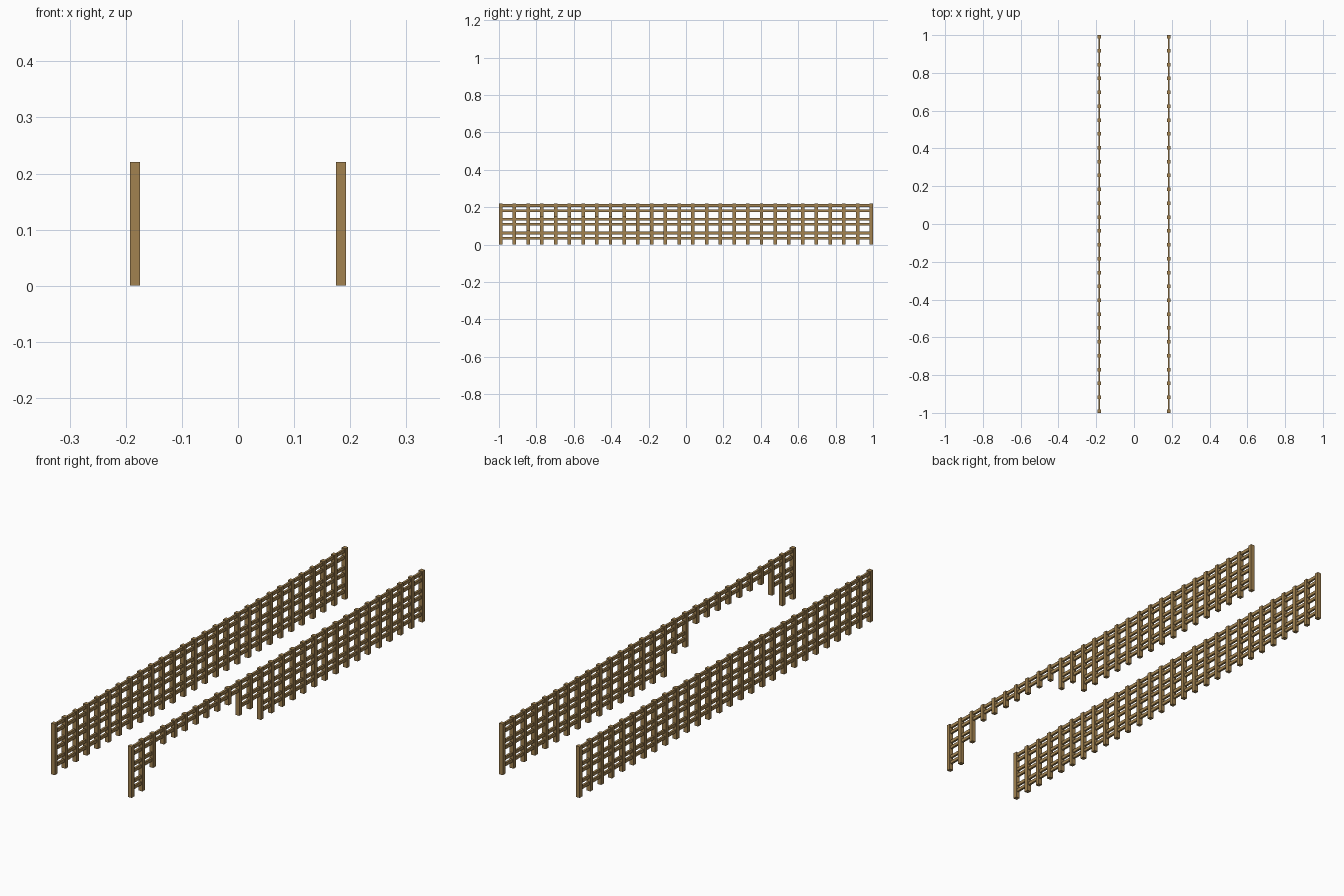
import bpy

cube = bpy.data.objects.get("Cube")
if cube:
    bpy.data.objects.remove(cube)

# One fence module is a cube of this size; thickness is in sixteenths of it
POSTS = 28
LAYERS = 3
UNIT = 2 / (POSTS - 0.75)
S = UNIT / 16
SIDE_X = 2.5 * UNIT

wood = bpy.data.materials.new("oak_wood")
wood.use_nodes = True
colour = (0.36, 0.223, 0.08, 1)
wood.diffuse_color = colour
bsdf = wood.node_tree.nodes["Principled BSDF"]
bsdf.inputs["Base Color"].default_value = colour
bsdf.inputs["Roughness"].default_value = 0.9


def post_y(i):
    return (i - (POSTS - 1) / 2) * UNIT


def box(name, low, high):
    """Axis-aligned box between two corners."""
    centre = [(a + b) / 2 for a, b in zip(low, high)]
    bpy.ops.mesh.primitive_cube_add(size=1, location=centre)
    ob = bpy.context.object
    ob.name = name
    ob.scale = [b - a for a, b in zip(low, high)]
    bpy.ops.object.transform_apply(location=False, rotation=False, scale=True)
    ob.data.materials.append(wood)


def fence(side, x, gaps):
    """gaps gives, for each layer, the first and last missing post."""
    # Posts, cut short above the opening
    for i in range(POSTS):
        bottom = sum(first <= i <= last for first, last in gaps)
        y = post_y(i)
        box(f"{side}_post_{i + 1}", (x - 2 * S, y - 2 * S, bottom * UNIT),
            (x + 2 * S, y + 2 * S, LAYERS * UNIT))
    # A pair of rails in each layer, interrupted by the opening
    for layer in range(LAYERS):
        runs = [(0, POSTS - 1)]
        if layer < len(gaps):
            first, last = gaps[layer]
            runs = [(0, first - 1), (last + 1, POSTS - 1)]
        for start, end in runs:
            for level, foot in (("lower", 6), ("upper", 12)):
                z = layer * UNIT + foot * S
                box(f"{side}_{level}_rail", (x - S, post_y(start), z),
                    (x + S, post_y(end), z + 3 * S))


fence("right", -SIDE_X, [])
fence("left", SIDE_X, [(2, 11), (3, 9)])
